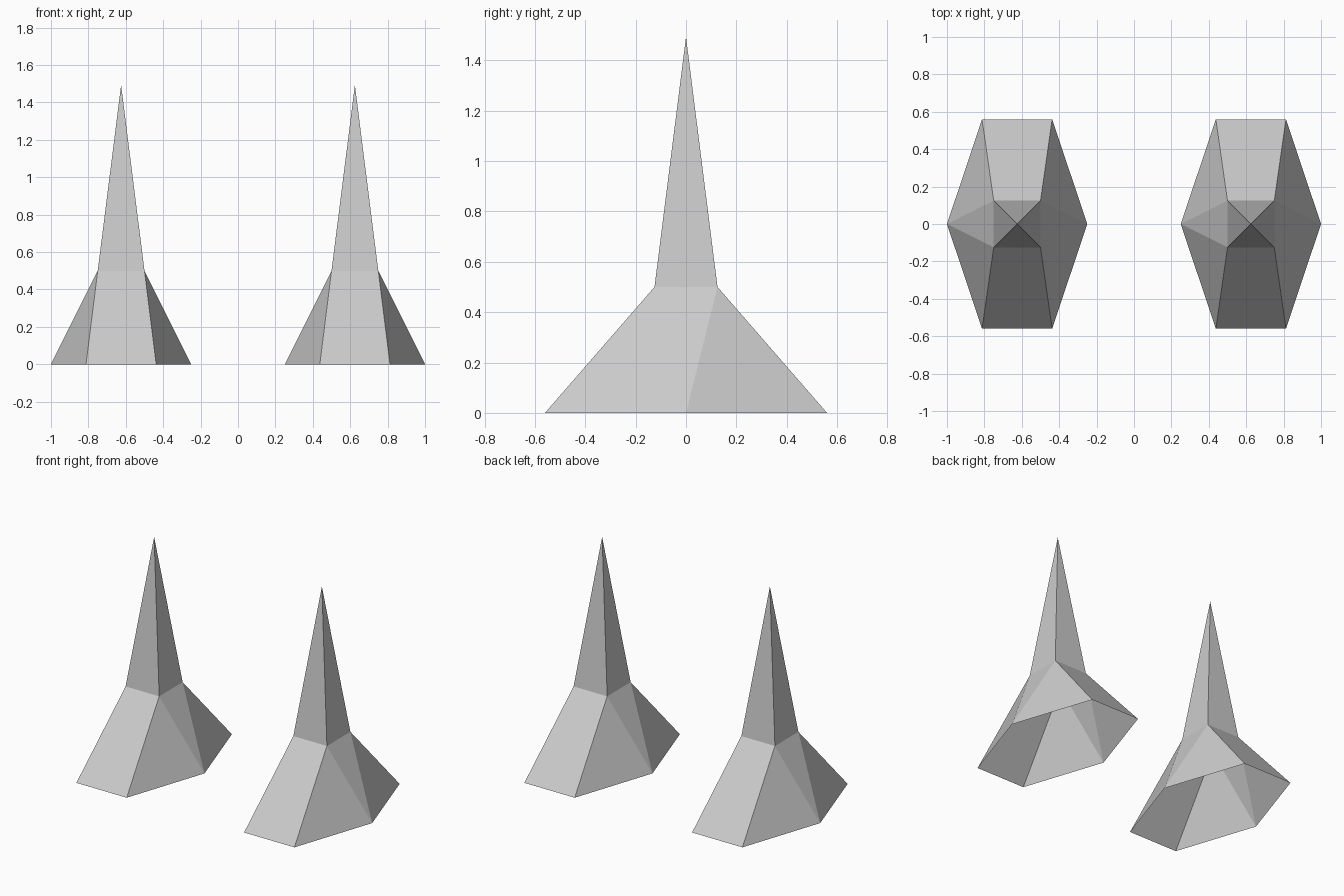
import bpy, bmesh

if "Cube" in bpy.data.objects:
    bpy.data.objects.remove(bpy.data.objects["Cube"])

BASE_X, BASE_Y, CORNER_X = 0.375, 0.56, 0.1875
NECK, NECK_Z, TIP_Z = 0.125, 0.5, 1.493


def make_spike_mesh():
    bm = bmesh.new()
    # Neck square and tip; corners keyed by their sign in x and y
    signs = [(-1, -1), (1, -1), (1, 1), (-1, 1)]
    neck = {s: bm.verts.new((s[0] * NECK, s[1] * NECK, NECK_Z)) for s in signs}
    foot = {s: bm.verts.new((s[0] * CORNER_X, s[1] * BASE_Y, 0)) for s in signs}
    side = {sx: bm.verts.new((sx * BASE_X, 0, 0)) for sx in (-1, 1)}
    tip = bm.verts.new((0, 0, TIP_Z))

    # Slender upper pyramid
    for a, b in zip(signs, signs[1:] + signs[:1]):
        bm.faces.new((neck[a], neck[b], tip))

    # Flared skirt, open underneath: front and back panels
    for sy in (-1, 1):
        l, r = (-1, sy), (1, sy)
        bm.faces.new((foot[l], foot[r], neck[r], neck[l]))

    # Flared skirt: three triangles on each side
    for sx in (-1, 1):
        f, b = (sx, -1), (sx, 1)
        bm.faces.new((foot[f], side[sx], neck[f]))
        bm.faces.new((side[sx], neck[b], neck[f]))
        bm.faces.new((side[sx], foot[b], neck[b]))

    bmesh.ops.recalc_face_normals(bm, faces=bm.faces)
    mesh = bpy.data.meshes.new("spike")
    bm.to_mesh(mesh)
    bm.free()
    return mesh


# Two identical spikes
spike = make_spike_mesh()
for name, x in (("left_spike", -0.625), ("right_spike", 0.625)):
    ob = bpy.data.objects.new(name, spike)
    ob.location.x = x
    bpy.context.collection.objects.link(ob)
